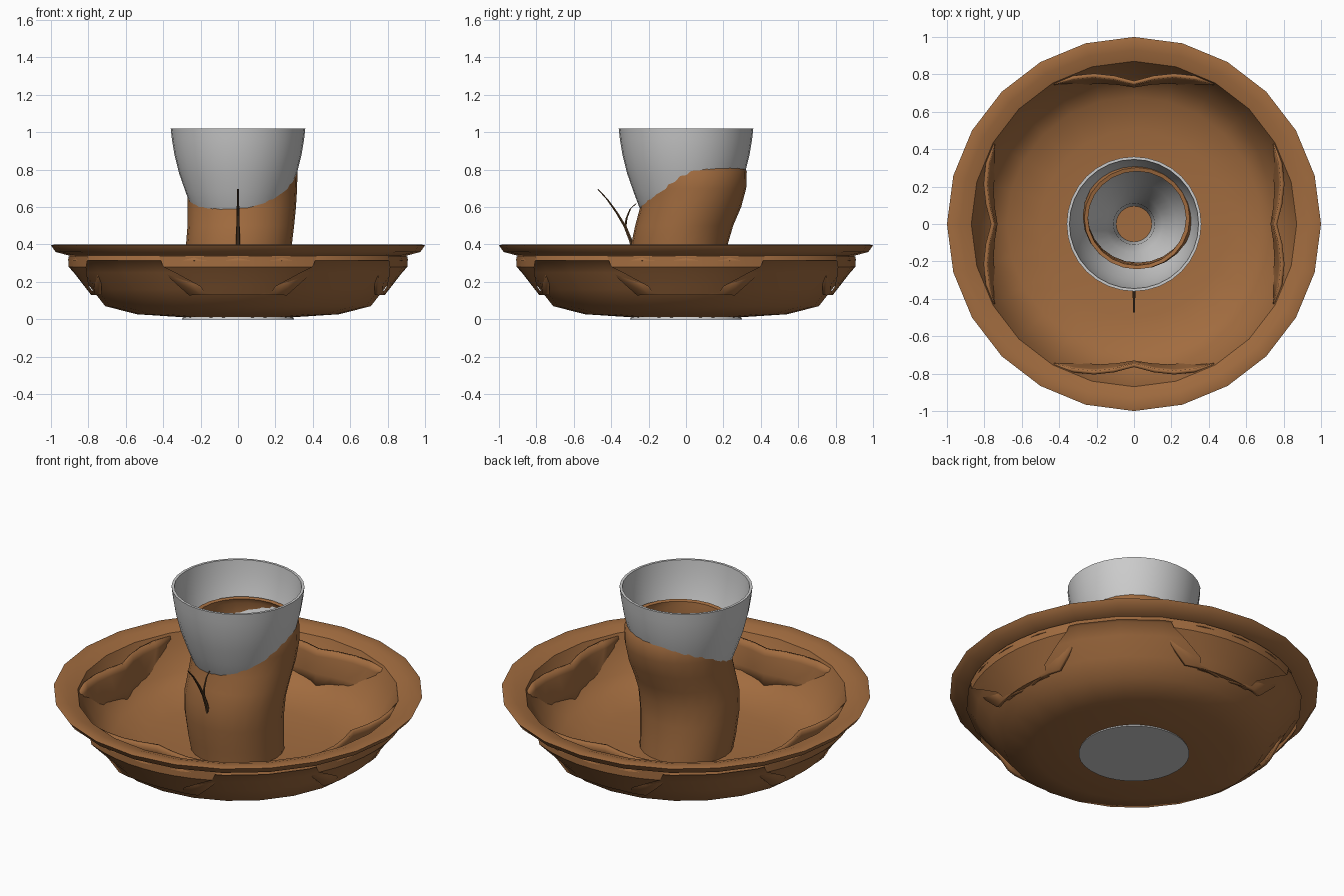
import bpy, bmesh
from math import sin, cos, pi, radians
from mathutils import Vector, Matrix

if "Cube" in bpy.data.objects:
    bpy.data.objects.remove(bpy.data.objects["Cube"])


def material(name, color):
    m = bpy.data.materials.new(name)
    m.diffuse_color = color
    m.use_nodes = True
    m.node_tree.nodes["Principled BSDF"].inputs["Base Color"].default_value = m.diffuse_color
    return m


BROWN = material("bark_brown", (0.36, 0.15, 0.05, 1))
DARK = material("twig_brown", (0.10, 0.05, 0.02, 1))


def finish(name, bm, mat=None, angle=40, recalc=True):
    bmesh.ops.remove_doubles(bm, verts=bm.verts, dist=1e-5)
    if recalc:
        bmesh.ops.recalc_face_normals(bm, faces=bm.faces)
    me = bpy.data.meshes.new(name)
    bm.to_mesh(me)
    bm.free()
    ob = bpy.data.objects.new(name, me)
    bpy.context.collection.objects.link(ob)
    if mat:
        me.materials.append(mat)
    bpy.ops.object.select_all(action='DESELECT')
    ob.select_set(True)
    bpy.context.view_layer.objects.active = ob
    bpy.ops.object.shade_smooth_by_angle(angle=radians(angle))
    return ob


def skin(bm, rows, closed=True):
    """Join rows of points with quads."""
    vs = [[bm.verts.new(p) for p in r] for r in rows]
    n = len(rows[0])
    for a, b in zip(vs, vs[1:]):
        for i in range(n if closed else n - 1):
            j = (i + 1) % n
            bm.faces.new((a[i], a[j], b[j], b[i]))
    return vs


def ring(z, rx, ry=None, cx=0, cy=0, n=24):
    ry = rx if ry is None else ry
    return [Vector((cx + rx * cos(2 * pi * i / n), cy + ry * sin(2 * pi * i / n), z))
            for i in range(n)]


def lathe(name, profile, n, mat=None, cap=False):
    bm = bmesh.new()
    vs = skin(bm, [ring(z, r, n=n) for r, z in profile])
    if cap:
        bm.faces.new(vs[0])
        bm.faces.new(vs[-1])
    return finish(name, bm, mat)


# Saucer bowl with a thick rolled rim
lathe("saucer", [(.02, .01), (.28, .01), (.54, .027), (.71, .07), (.78, .16),
                 (.855, .25), (.895, .31), (.91, .315), (.90, .34), (.975, .36),
                 (1, .395), (.98, .4), (.93, .395), (.87, .375), (.845, .31),
                 (.77, .18), (.68, .115), (.5, .08), (.28, .07), (.02, .065)],
      24, BROWN, cap=True)

# Four raised outer panels and four inner lips, one per side
N = 8
for k in range(4):
    turn = Matrix.Rotation(k * pi / 2, 3, 'Z')

    bm = bmesh.new()
    rows = []
    for t, half, r, z in [(0, .42, .905, .335), (1, .40, .905, .28), (2, .32, .87, .24),
                          (3, .20, .82, .175), (4, .17, .785, .13), (5, .17, .72, .14)]:
        rows.append([turn @ Vector((half * u, -(r * r - (half * u) ** 2) ** .5, z))
                     for u in [2 * i / N - 1 for i in range(N + 1)]])
    skin(bm, rows, closed=False)
    ob = finish("outer_panel_%d" % (k + 1), bm, BROWN)

    bm = bmesh.new()
    rows = []
    for half, y, wave, z in [(.43, .755, .04, .36), (.43, .75, .035, .32),
                             (.36, .74, .02, .22), (.26, .74, .03, .13)]:
        rows.append([turn @ Vector((half * u, -(y + wave * sin(pi * abs(u))), z))
                     for u in [2 * i / N - 1 for i in range(N + 1)]])
    skin(bm, rows, closed=False)
    ob = finish("inner_lip_%d" % (k + 1), bm, BROWN)
    sol = ob.modifiers.new("thickness", 'SOLIDIFY')
    sol.thickness = .02
    sol.offset = 0

# Grey cup: open funnel on a narrow stem
lathe("cup", [(.10, .06), (.12, .2), (.17, .45), (.25, .60), (.28, .68), (.315, .78),
              (.34, .88), (.353, .96), (.36, 1.02), (.345, 1.02), (.338, .95),
              (.32, .86), (.295, .77), (.26, .68), (.225, .60), (.15, .45),
              (.11, .3), (.095, .06)], 32)

# Grey foot disc under the saucer
lathe("foot_disc", [(.3, 0), (.29, .02)], 32, cap=True)

# Leaning bark sleeve around the cup
bm = bmesh.new()
path = [(.06, .005, -.01, .255, .25), (.15, .0, -.02, .265, .25), (.28, .0, -.035, .275, .255),
        (.40, .005, -.035, .283, .258), (.50, .015, -.01, .285, .262),
        (.60, .02, .025, .29, .27), (.70, .022, .045, .294, .277), (.79, .022, .042, .296, .283)]
rows = [ring(z, rx, ry, cx, cy) for z, cx, cy, rx, ry in path]
rows += [ring(.825, .282, .272, .016, .03), ring(.82, .262, .252, .016, .03)]
rows += [ring(z, rx - .025, ry - .025, cx, cy) for z, cx, cy, rx, ry in reversed(path)]
skin(bm, rows)
finish("bark_sleeve", bm, BROWN)


# Forked twig growing from the sleeve
def twig(name, pts, w0, w1):
    bm = bmesh.new()
    rows = []
    for i, (y, z) in enumerate(pts):
        w = w0 + (w1 - w0) * i / (len(pts) - 1)
        rows.append([Vector((w * cos(a), y + w * sin(a), z))
                     for a in [2 * pi * j / 6 for j in range(6)]])
    vs = skin(bm, rows)
    bm.faces.new(vs[0])
    bm.faces.new(vs[-1])
    finish(name, bm, DARK)


twig("twig_main", [(-.28, .37), (-.295, .42), (-.325, .495), (-.37, .57), (-.42, .64), (-.472, .697)],
     .013, .004)
twig("twig_branch", [(-.325, .49), (-.318, .54), (-.298, .59), (-.268, .618)], .007, .003)
